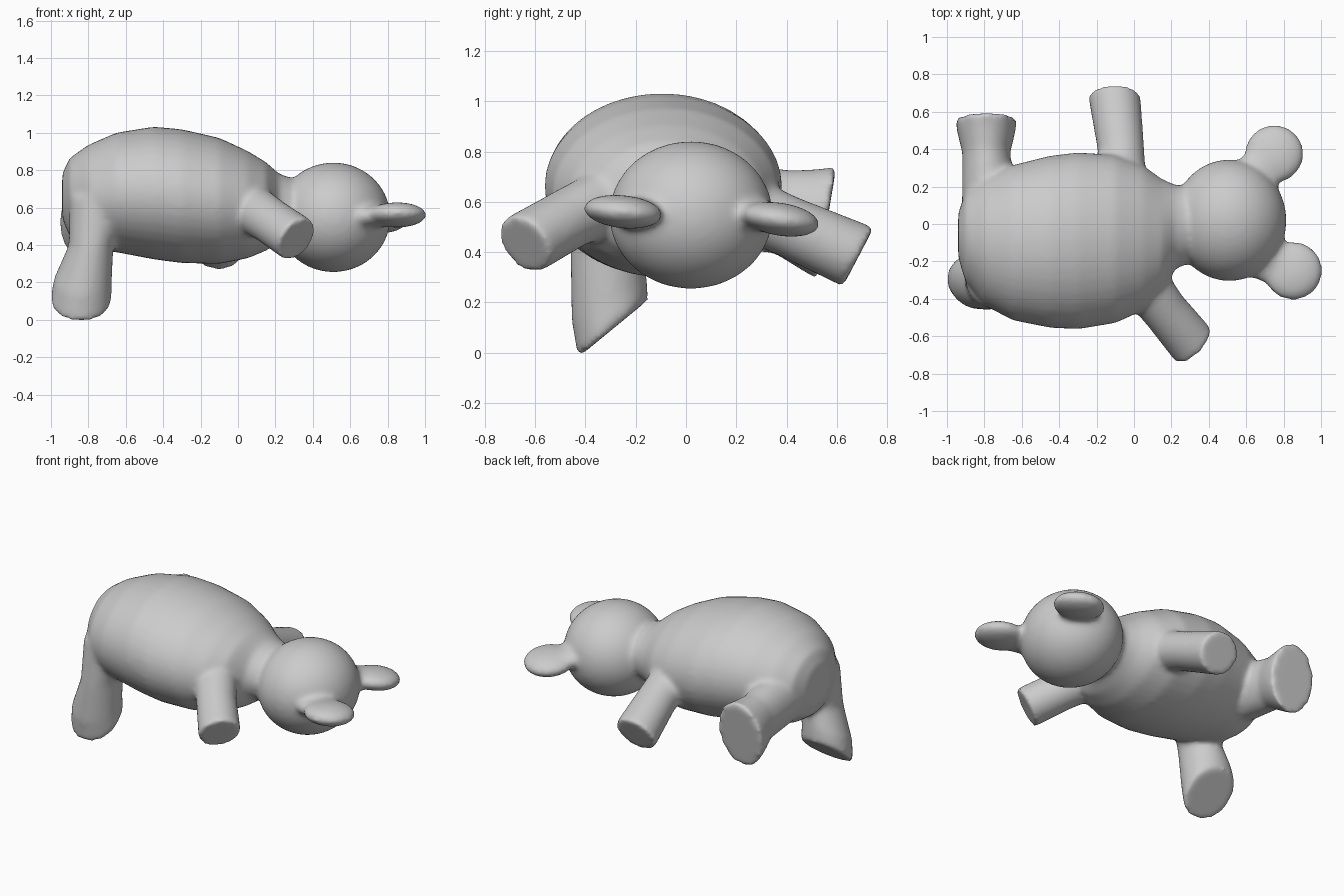
import bpy, bmesh, math
from mathutils import Vector, Matrix

cube = bpy.data.objects.get("Cube")
if cube:
    bpy.data.objects.remove(cube, do_unlink=True)

grey = bpy.data.materials.new("plain_grey")
grey.use_nodes = True
grey.diffuse_color = (0.6, 0.6, 0.6, 1)
bsdf = grey.node_tree.nodes["Principled BSDF"]
bsdf.inputs["Base Color"].default_value = (0.6, 0.6, 0.6, 1)
bsdf.inputs["Roughness"].default_value = 0.7

parts = []


def finish(name, bm):
    bmesh.ops.recalc_face_normals(bm, faces=bm.faces)
    mesh = bpy.data.meshes.new(name)
    bm.to_mesh(mesh)
    bm.free()
    mesh.materials.append(grey)
    ob = bpy.data.objects.new(name, mesh)
    bpy.context.collection.objects.link(ob)
    parts.append(ob)
    return ob


def loft(name, rings, sides=40):
    """Closed tube through elliptical rings given as (centre, half axis u, half axis v)."""
    bm = bmesh.new()
    loops = []
    for c, u, v in rings:
        c, u, v = Vector(c), Vector(u), Vector(v)
        angles = [2 * math.pi * i / sides for i in range(sides)]
        loops.append([bm.verts.new(c + u * math.cos(a) + v * math.sin(a)) for a in angles])
    for a, b in zip(loops, loops[1:]):
        for i in range(sides):
            j = (i + 1) % sides
            bm.faces.new((a[i], a[j], b[j], b[i]))
    bm.faces.new(loops[0])
    bm.faces.new(loops[-1])
    return finish(name, bm)


def ellipsoid(name, centre, radii, tilt_x=0.0):
    bm = bmesh.new()
    m = (Matrix.Translation(centre) @ Matrix.Rotation(math.radians(tilt_x), 4, 'X')
         @ Matrix.Diagonal((*radii, 1)))
    bmesh.ops.create_uvsphere(bm, u_segments=48, v_segments=32, radius=1, matrix=m)
    return finish(name, bm)


# Torso with neck: x, centre y, centre z, half width, half height
torso = [(-0.94, -0.06, 0.66, 0.12, 0.12), (-0.90, -0.07, 0.655, 0.24, 0.21),
         (-0.80, -0.09, 0.655, 0.345, 0.28), (-0.65, -0.10, 0.68, 0.415, 0.32),
         (-0.45, -0.095, 0.677, 0.46, 0.355), (-0.30, -0.09, 0.66, 0.473, 0.358),
         (-0.10, -0.08, 0.635, 0.45, 0.337), (0.05, -0.075, 0.615, 0.388, 0.288),
         (0.15, -0.07, 0.605, 0.31, 0.237), (0.22, -0.015, 0.595, 0.225, 0.185),
         (0.32, 0.0, 0.575, 0.20, 0.17)]
body = loft("plush_bear", [((x, y, z), (0, w, 0), (0, 0, h)) for x, y, z, w, h in torso])

# Head
ellipsoid("head", (0.51, 0.02, 0.547), (0.305, 0.325, 0.293))

# Ears: flat discs on short stems
for side, centre, root, tilt in (("left", (0.75, 0.375, 0.53), (0.62, 0.22, 0.56), -9),
                                 ("right", (0.85, -0.25, 0.56), (0.66, -0.16, 0.55), -6)):
    ellipsoid(side + "_ear", centre, (0.158, 0.158, 0.066), tilt)
    c, r = Vector(centre), Vector(root)
    across = (c - r).cross(Vector((0, 0, 1))).normalized() * 0.11
    loft(side + "_ear_stem", [(r, across * 1.2, (0, 0, 0.07)), (c, across, (0, 0, 0.055))])

# Arms
loft("left_arm", [((-0.06, 0.15, 0.61), (0.13, 0, 0), (0, 0.05, 0.12)),
                  ((-0.07, 0.40, 0.505), (0.125, 0, 0), (0, 0.05, 0.11)),
                  ((-0.105, 0.685, 0.38), (0.14, 0, 0), (0, 0.062, 0.118))])
loft("right_arm", [((0.03, -0.28, 0.62), (0.095, 0.10, 0), (0.045, -0.04, 0.12)),
                   ((0.17, -0.47, 0.53), (0.085, 0.09, 0), (0.04, -0.038, 0.11)),
                   ((0.315, -0.645, 0.43), (0.09, 0.095, 0), (0.042, -0.04, 0.112))])

# Legs with flared flat soles
loft("left_leg", [((-0.77, 0.08, 0.60), (0.15, 0, 0), (0, 0.0, 0.18)),
                  ((-0.79, 0.38, 0.56), (0.128, 0, 0), (0, 0.03, 0.165)),
                  ((-0.79, 0.49, 0.53), (0.155, 0, 0), (0, 0.035, 0.20)),
                  ((-0.79, 0.56, 0.515), (0.165, 0, 0), (0, 0.038, 0.225))])
loft("right_leg", [((-0.74, -0.29, 0.66), (0.16, 0, 0), (0, 0.16, 0)),
                   ((-0.785, -0.315, 0.40), (0.12, 0, 0), (0, 0.145, 0.02)),
                   ((-0.83, -0.305, 0.21), (0.155, 0, 0), (0, 0.15, 0.08)),
                   ((-0.84, -0.29, 0.095), (0.165, 0, 0), (0, 0.14, 0.115))])

# Merge everything into one soft skin with rounded joins
bpy.ops.object.select_all(action='DESELECT')
for ob in parts:
    ob.select_set(True)
bpy.context.view_layer.objects.active = body
bpy.ops.object.join()
remesh = body.modifiers.new("skin", 'REMESH')
remesh.mode = 'VOXEL'
remesh.voxel_size = 0.015
remesh.use_smooth_shade = True
soften = body.modifiers.new("soften", 'SMOOTH')
soften.factor = 0.5
soften.iterations = 14
for mod in ("skin", "soften"):
    bpy.ops.object.modifier_apply(modifier=mod)
bpy.ops.object.shade_smooth()

# Rest the lowest point on the ground
low = min(v.co.z for v in body.data.vertices)
body.data.transform(Matrix.Translation((0, 0, -low)))
